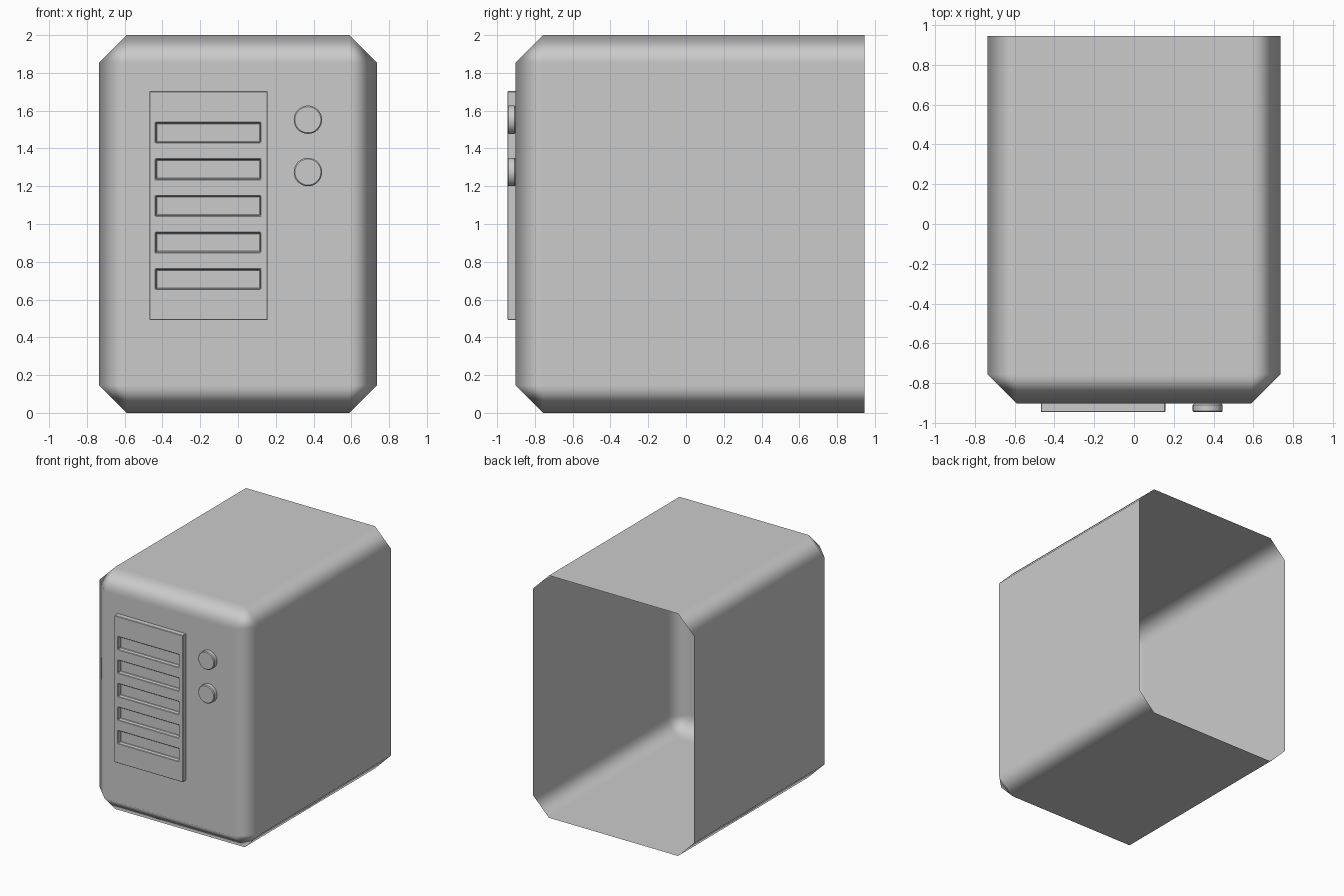
import bpy, bmesh, math
from mathutils import Matrix, Vector

if "Cube" in bpy.data.objects:
    bpy.data.objects.remove(bpy.data.objects["Cube"])

FRONT, FACE, BACK = -0.945, -0.902, 0.945   # y of panel front, body front, open back


def finish(name, bm, bevel=0.0, harden=False):
    """Turn a bmesh into an object, with an optional single-step bevel."""
    me = bpy.data.meshes.new(name)
    bm.to_mesh(me)
    bm.free()
    ob = bpy.data.objects.new(name, me)
    bpy.context.collection.objects.link(ob)
    if bevel:
        mod = ob.modifiers.new("edge_bevel", 'BEVEL')
        mod.width = bevel
        mod.segments = 1
        mod.limit_method = 'ANGLE'
        mod.harden_normals = harden
    return ob


# Casing: box with an open back, wide softened edges
bm = bmesh.new()
depth = BACK - FACE
bmesh.ops.create_cube(bm, size=1, matrix=Matrix.Translation((0, (FACE + BACK) / 2, 1))
                      @ Matrix.Diagonal((1.47, depth, 2, 1)))
back = [f for f in bm.faces if f.normal.y > 0.9]
bmesh.ops.delete(bm, geom=back, context='FACES_ONLY')
casing = finish("casing", bm, 0.146, True)
casing.data.polygons.foreach_set("use_smooth", [True] * len(casing.data.polygons))

# Vent panel: front sheet split into a grid, slot cells pushed in
xs = [-0.468, -0.436, 0.12, 0.157]
zs = [0.492]
for i in range(5):
    centre = 0.708 + 0.194 * i
    zs += [centre - 0.053, centre + 0.053]
zs.append(1.703)
bm = bmesh.new()
grid = [[bm.verts.new((x, FRONT, z)) for x in xs] for z in zs]
slots = []
for r in range(len(zs) - 1):
    for c in range(3):
        f = bm.faces.new((grid[r][c], grid[r][c + 1], grid[r + 1][c + 1], grid[r + 1][c]))
        if c == 1 and r % 2:
            slots.append(f)
rim = [e for e in bm.edges if e.is_boundary]
sides = bmesh.ops.extrude_edge_only(bm, edges=rim)["geom"]
for v in sides:
    if isinstance(v, bmesh.types.BMVert):
        v.co.y = FACE
for f in bmesh.ops.extrude_discrete_faces(bm, faces=slots)["faces"]:
    mid = f.calc_center_median()
    for v in f.verts:
        v.co.x -= math.copysign(0.004, v.co.x - mid.x)
        v.co.z -= math.copysign(0.004, v.co.z - mid.z)
        v.co.y += 0.03
bmesh.ops.recalc_face_normals(bm, faces=bm.faces[:])
if sum(f.normal.y for f in bm.faces) > 0:
    bmesh.ops.reverse_faces(bm, faces=bm.faces[:])
finish("vent_panel", bm, 0.003)

# Two round buttons beside the panel
for name, z in (("upper_button", 1.552), ("lower_button", 1.275)):
    bm = bmesh.new()
    bmesh.ops.create_cone(bm, cap_ends=True, segments=32, radius1=0.075, radius2=0.075,
                          depth=FACE - FRONT,
                          matrix=Matrix.Translation((0.37, (FACE + FRONT) / 2, z))
                          @ Matrix.Rotation(math.pi / 2, 4, 'X'))
    button = finish(name, bm, 0.006)
    bpy.ops.object.select_all(action='DESELECT')
    button.select_set(True)
    bpy.context.view_layer.objects.active = button
    bpy.ops.object.shade_smooth_by_angle(angle=math.radians(35))
